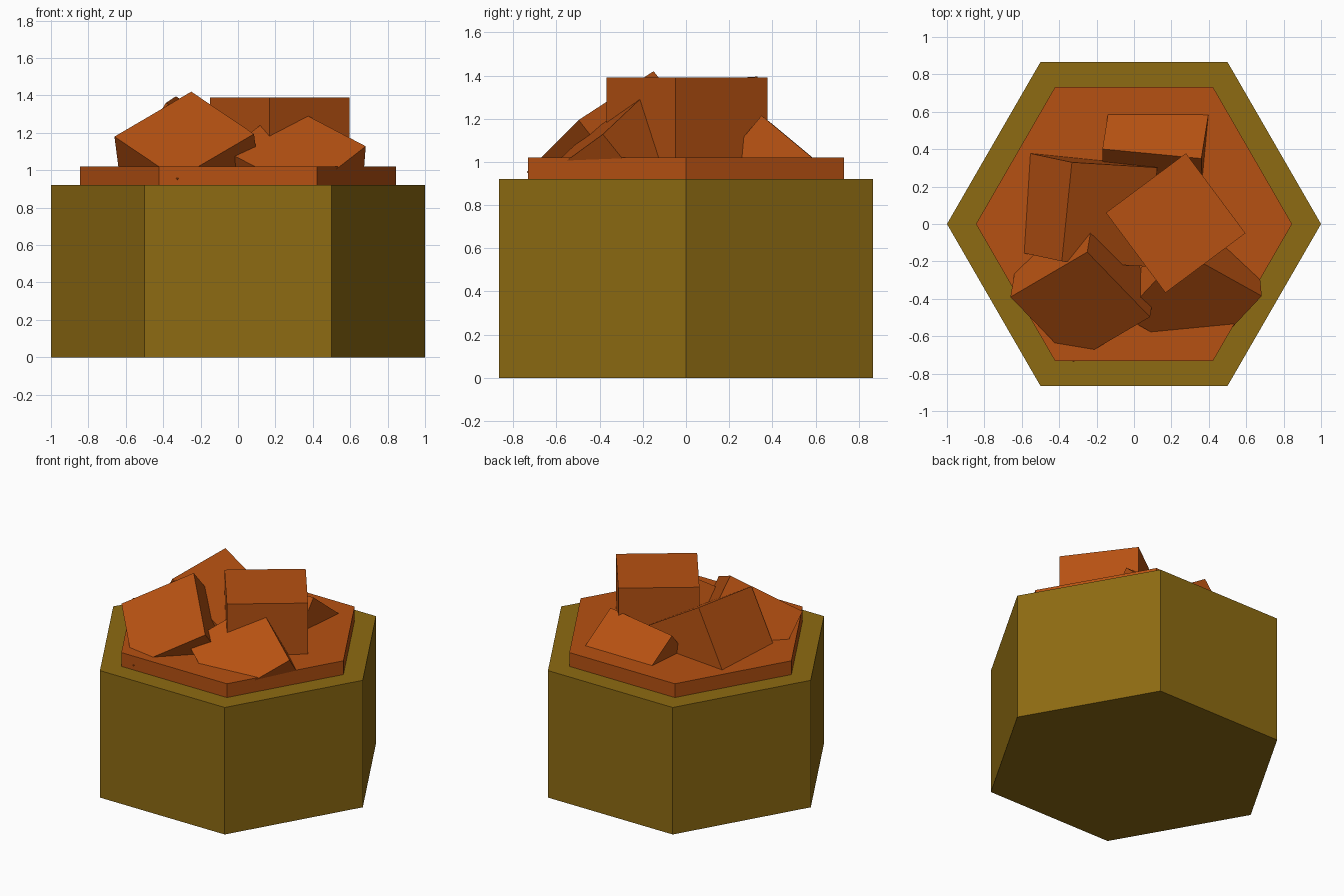
import bpy, bmesh, math
from mathutils import Vector, Matrix

if "Cube" in bpy.data.objects:
    bpy.data.objects.remove(bpy.data.objects["Cube"])


def material(name, rgb):
    m = bpy.data.materials.new(name)
    m.diffuse_color = (*rgb, 1)
    m.use_nodes = True
    m.node_tree.nodes["Principled BSDF"].inputs["Base Color"].default_value = m.diffuse_color
    return m


OLIVE = material("olive_brown", (0.27, 0.147, 0.006))
RUST = material("rust_orange", (0.47, 0.083, 0.006))
SIZE = 0.533  # edge length of every chunk


def finish(name, bm, mat):
    mesh = bpy.data.meshes.new(name)
    bmesh.ops.recalc_face_normals(bm, faces=bm.faces)
    bm.to_mesh(mesh)
    bm.free()
    mesh.materials.append(mat)
    obj = bpy.data.objects.new(name, mesh)
    bpy.context.collection.objects.link(obj)


def hexagon(name, radius, z0, z1, mat):
    bm = bmesh.new()
    ring = [bm.verts.new((radius * math.cos(k * math.pi / 3),
                          radius * math.sin(k * math.pi / 3), z0)) for k in range(6)]
    face = bm.faces.new(ring)
    ext = bmesh.ops.extrude_face_region(bm, geom=[face], use_keep_orig=True)
    for v in ext["geom"]:
        if isinstance(v, bmesh.types.BMVert):
            v.co.z = z1
    finish(name, bm, mat)


def chunk(name, corner, along, across):
    """Cube with one top corner, its edges running along / across, third edge downward."""
    u = Vector(along).normalized()
    w = u.cross(Vector(across)).normalized()
    if w.z > 0:
        w = -w
    v = w.cross(u)
    if v.dot(Vector(across)) < 0:
        v = -v
    centre = Vector(corner) + (u + v + w) * SIZE / 2
    rot = Matrix((u, v, w)).transposed().to_4x4()
    bm = bmesh.new()
    bmesh.ops.create_cube(bm, size=SIZE, matrix=Matrix.Translation(centre) @ rot)
    finish(name, bm, RUST)


# Hexagonal body and the slab on it
hexagon("hex_base", 1.0, 0.0, 0.92, OLIVE)
hexagon("top_slab", 0.845, 0.92, 1.02, RUST)

# Pile of tumbled cubes sunk into the slab
chunk("upright_chunk", (-0.15, 0.06, 1.39), (0.43, 0.32, 0), (0.32, -0.43, 0))
chunk("front_left_chunk", (-0.25, -0.15, 1.42), (-0.41, -0.24, -0.24), (0.34, -0.34, -0.22))
chunk("back_left_chunk", (-0.332, 0.33, 1.395), (-0.054, -0.53, -0.035), (0.46, -0.04, -0.277))
chunk("back_chunk", (0.36, 0.35, 1.215), (-0.52, 0.05, -0.04), (0.04, 0.24, -0.2))
chunk("front_right_chunk", (0.683, -0.385, 1.128), (-0.309, 0.172, 0.162), (-0.133, -0.15, -0.11))
